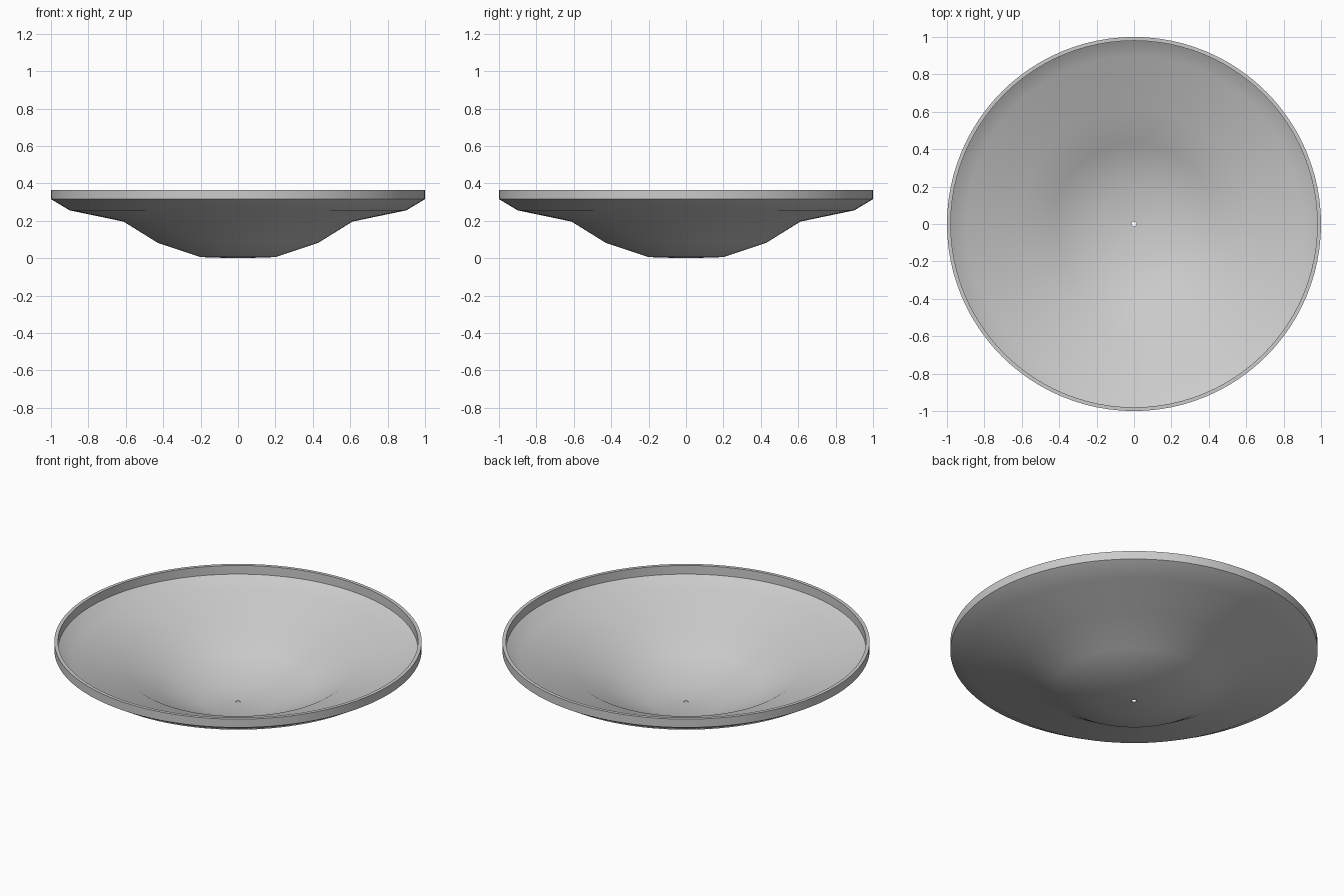
import bpy, bmesh
from math import cos, sin, tau, radians

if "Cube" in bpy.data.objects:
    bpy.data.objects.remove(bpy.data.objects["Cube"])

SEGMENTS = 96

# Closed (radius, height) section: underside, rim band, inner surface, drain hole
section = [
    (0.013, 0.0), (0.20, 0.006), (0.43, 0.083), (0.612, 0.196), (0.90, 0.256),
    (1.0, 0.316), (1.0, 0.366), (0.98, 0.366), (0.98, 0.314),
    (0.898, 0.262), (0.610, 0.202), (0.428, 0.089), (0.199, 0.011), (0.013, 0.005),
]


def lathe(name, profile):
    """Revolve a closed profile around the z axis."""
    bm = bmesh.new()
    rings = [[bm.verts.new((r * cos(tau * i / SEGMENTS), r * sin(tau * i / SEGMENTS), z))
              for r, z in profile] for i in range(SEGMENTS)]
    n = len(profile)
    for i in range(SEGMENTS):
        a, b = rings[i], rings[(i + 1) % SEGMENTS]
        for j in range(n):
            k = (j + 1) % n
            bm.faces.new((a[j], b[j], b[k], a[k]))
    bmesh.ops.recalc_face_normals(bm, faces=bm.faces)
    mesh = bpy.data.meshes.new(name)
    bm.to_mesh(mesh)
    bm.free()
    obj = bpy.data.objects.new(name, mesh)
    bpy.context.collection.objects.link(obj)
    return obj


# Shallow dish with a thin shell, upright rim and tiny centre hole
dish = lathe("dish", section)
bpy.context.view_layer.objects.active = dish
dish.select_set(True)
bpy.ops.object.shade_smooth_by_angle(angle=radians(35))
